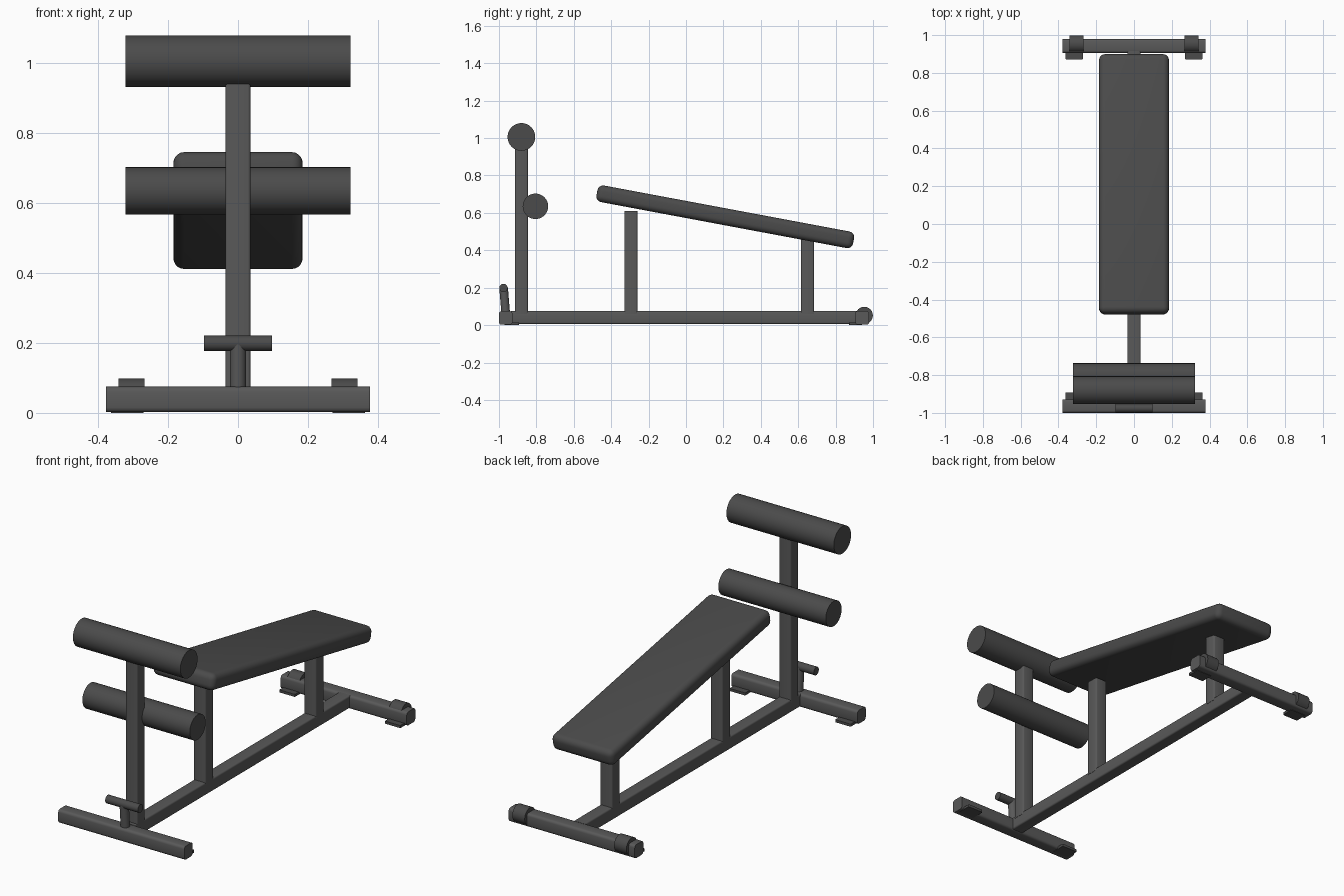
import bpy, bmesh, math
from mathutils import Vector

if "Cube" in bpy.data.objects:
    bpy.data.objects.remove(bpy.data.objects["Cube"])


def material(name, v):
    m = bpy.data.materials.new(name)
    m.diffuse_color = (v, v, v, 1)
    m.use_nodes = True
    m.node_tree.nodes["Principled BSDF"].inputs["Base Color"].default_value = m.diffuse_color
    return m


STEEL = material("steel", 0.10)
FOAM = material("padding", 0.07)


def finish(name, bm, mat):
    bmesh.ops.recalc_face_normals(bm, faces=bm.faces)
    me = bpy.data.meshes.new(name)
    bm.to_mesh(me)
    bm.free()
    ob = bpy.data.objects.new(name, me)
    bpy.context.collection.objects.link(ob)
    me.materials.append(mat)
    bpy.ops.object.select_all(action='DESELECT')
    ob.select_set(True)
    bpy.context.view_layer.objects.active = ob
    bpy.ops.object.shade_smooth_by_angle(angle=math.radians(35))
    return ob


def tube(name, lo, hi, axis, bevel=0.008, mat=STEEL):
    """Box from lo to hi, rounded only along its long edges."""
    lo, hi = Vector(lo), Vector(hi)
    bm = bmesh.new()
    bmesh.ops.create_cube(bm, size=1)
    for v in bm.verts:
        v.co = (lo + hi) / 2 + v.co * (hi - lo)
    edges = [e for e in bm.edges
             if abs((e.verts[0].co - e.verts[1].co)[axis]) > 1e-4]
    bmesh.ops.bevel(bm, geom=edges, offset=bevel, segments=3,
                    profile=0.5, affect='EDGES')
    return finish(name, bm, mat)


def rod(name, a, b, r, mat, sides=32):
    """Capped cylinder between two points."""
    a, b = Vector(a), Vector(b)
    bm = bmesh.new()
    bmesh.ops.create_cone(bm, cap_ends=True, segments=sides,
                          radius1=r, radius2=r, depth=(b - a).length)
    ob = finish(name, bm, mat)
    ob.location = (a + b) / 2
    ob.rotation_euler = (b - a).to_track_quat('Z', 'Y').to_euler()
    return ob


# Base frame: two cross bars and a spine
tube("front_cross_bar", (-0.378, -1.0, 0.002), (0.378, -0.928, 0.075), 0, 0.014)
tube("rear_cross_bar", (-0.378, 0.905, 0.002), (0.378, 0.979, 0.075), 0, 0.014)
tube("spine", (-0.035, -0.935, 0.006), (0.035, 0.915, 0.075), 1)

# Uprights
tube("roller_post", (-0.036, -0.915, 0.06), (0.036, -0.845, 0.96), 2)
tube("front_bench_post", (-0.036, -0.33, 0.06), (0.036, -0.26, 0.61), 2)
tube("rear_bench_post", (-0.036, 0.615, 0.06), (0.036, 0.685, 0.46), 2)

# Sloping bench pad
bm = bmesh.new()
bmesh.ops.create_cube(bm, size=1)
bmesh.ops.scale(bm, vec=(0.37, 1.396, 0.09), verts=bm.verts)
bmesh.ops.bevel(bm, geom=list(bm.edges), offset=0.031, segments=5,
                profile=0.5, affect='EDGES')
pad = finish("bench_pad", bm, FOAM)
pad.location = (0, 0.21, 0.579)
pad.rotation_euler.x = math.radians(-10.6)

# Foam rollers
rod("upper_foam_roller", (-0.322, -0.88, 1.006), (0.322, -0.88, 1.006), 0.074, FOAM, 48)
rod("lower_foam_roller", (-0.322, -0.805, 0.635), (0.322, -0.805, 0.635), 0.068, FOAM, 48)

# T-shaped carry handle
rod("handle_stem", (0, -0.963, 0.05), (0, -0.975, 0.198), 0.023, STEEL)
rod("handle_grip", (-0.098, -0.976, 0.199), (0.098, -0.976, 0.199), 0.022, FOAM)

# Transport wheels and foot plates
for side, s in (("left", -1), ("right", 1)):
    rod(side + "_wheel", (s * 0.268, 0.953, 0.052), (s * 0.342, 0.953, 0.052), 0.046, FOAM)
    for end, y0, y1 in (("front", -0.97, -0.892), ("rear", 0.872, 0.94)):
        x0, x1 = sorted((s * 0.27, s * 0.363))
        tube(f"{side}_{end}_foot", (x0, y0, 0), (x1, y1, 0.014), 2, 0.004, FOAM)
